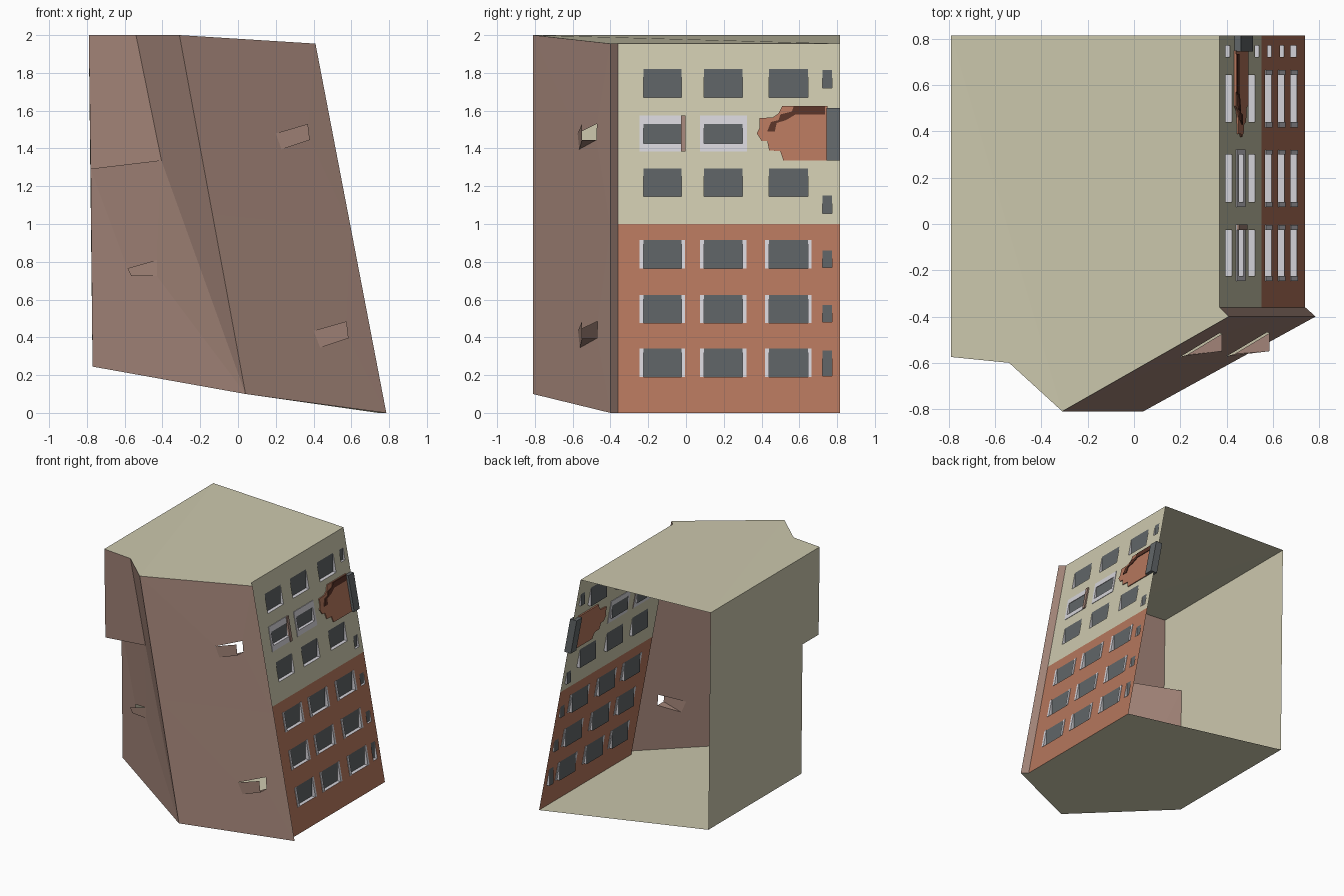
import bpy, bmesh
from mathutils import Vector

if "Cube" in bpy.data.objects:
    bpy.data.objects.remove(bpy.data.objects["Cube"])

def material(name, rgb):
    m = bpy.data.materials.new(name)
    lin = [((c / 255 + 0.055) / 1.055) ** 2.4 for c in rgb]
    m.diffuse_color = (*lin, 1)
    m.use_nodes = True
    m.node_tree.nodes["Principled BSDF"].inputs["Base Color"].default_value = m.diffuse_color
    return m

BEIGE = material("beige plaster", (204, 200, 173))
BRICK = material("red brick", (180, 118, 92))
DARK = material("dark brick", (88, 50, 38))
BROWN = material("brown wall", (161, 131, 119))
GLASS = material("grey glass", (97, 102, 104))
TRIM = material("pale trim", (212, 210, 216))

def make(name, faces, orient=None):
    """faces = [(points, material)]; orient: 'out' from model centre, 'solid' or None"""
    bm = bmesh.new()
    mats = []
    for pts, mat in faces:
        if mat not in mats:
            mats.append(mat)
        f = bm.faces.new([bm.verts.new(p) for p in pts])
        f.material_index = mats.index(mat)
        f.normal_update()
        if orient == 'out' and f.normal.dot(f.calc_center_median() - Vector((0, 0, 1))) < 0:
            f.normal_flip()
    bmesh.ops.remove_doubles(bm, verts=bm.verts, dist=1e-5)
    if orient == 'solid':
        bmesh.ops.recalc_face_normals(bm, faces=bm.faces)
    me = bpy.data.meshes.new(name)
    bm.to_mesh(me)
    bm.free()
    for m in mats:
        me.materials.append(m)
    ob = bpy.data.objects.new(name, me)
    bpy.context.collection.objects.link(ob)
    return ob

def wall_x(z):
    """x of the leaning right wall"""
    return 0.74 - 0.37 * z / 1.955

# Corners of the leaning shell
A, D = Vector((-.31, -.81, 2)), Vector((.04, -.81, .1))
B, C = Vector((.41, -.4, 1.955)), Vector((.785, -.4, 0))
P, Q = Vector((-.405, -.6, 1.335)), Vector((-.54, -.6, 2))
L_top, L_led = Vector((-.79, -.575, 2)), Vector((-.78, -.575, 1.29))
L_in, L_bot = Vector((-.78, -.37, 1.29)), Vector((-.77, -.37, .245))
BL_top, BL_bot = Vector((-.79, .815, 2)), Vector((-.77, .815, .245))
BR_top, BR_bot = Vector((.37, .815, 1.955)), Vector((.74, .815, 0))
FR_top, FR_bot = Vector((.37, -.36, 1.955)), Vector((.74, -.36, 0))

make("roof", [((BL_top, A, Q, L_top), BEIGE), ((BL_top, BR_top, FR_top, B, A), BEIGE)], 'out')
make("floor", [((BL_bot, L_bot, D), BEIGE), ((BL_bot, D, C, FR_bot, BR_bot), BEIGE)], 'out')
make("left_wall", [((BL_top, L_top, L_led, L_in, L_bot, BL_bot), BEIGE)], 'out')
make("corner_return", [((B, FR_top, FR_bot, C), BROWN)], 'out')
make("front_left_upper", [((A, Q, P, D), BROWN), ((Q, L_top, L_led, P), BROWN),
                          ((L_led, P, L_in), BROWN)], 'out')

def on_plane(xz, a, b, c):
    """point with given x,z on the plane a,b,c"""
    n = (b - a).cross(c - a)
    x, z = xz
    return Vector((x, a.y - (n.x * (x - a.x) + n.z * (z - a.z)) / n.y, z))

def holed_wall(name, outer, hole, hinge, flap_y):
    """quad wall with a four-sided hole and a hinged flap over it.
    Corner order: top left, top right, bottom right, bottom left"""
    inner = [on_plane(h, outer[0], outer[2], outer[3]) for h in hole]
    make(name, [((outer[i], outer[(i + 1) % 4], inner[(i + 1) % 4], inner[i]), BROWN)
                for i in range(4)], 'out')
    flap = list(inner)
    free = (1, 2) if hinge == 'left' else (0, 3)
    for i in free:
        flap[i] = Vector((inner[i].x, flap_y, inner[i].z))
    k = free[1]
    make(name + "_flap", [(flap, BROWN), ((inner[3], inner[2], flap[k]), BROWN)], 'out')

# Front wall in two storeys, each with a flap window
mid_l, mid_r = A.lerp(D, .5), B.lerp(C, .5)
holed_wall("front_wall_upper", [A, B, mid_r, mid_l],
           [(.20, 1.48), (.37, 1.53), (.38, 1.445), (.23, 1.395)], 'left', -.55)
holed_wall("front_wall_lower", [mid_l, mid_r, C, D],
           [(.40, .435), (.575, .485), (.585, .395), (.435, .345)], 'left', -.55)
holed_wall("front_left_lower", [L_in, P, D, L_bot],
           [(-.585, .765), (-.43, .81), (-.43, .725), (-.565, .725)], 'right', -.54)

# Window layout on the right wall: (y0, y1, z0, z1)
cols = [(-.225, -.025), (.095, .30), (.44, .645)]
upper = [(1.67, 1.82), (1.145, 1.295)]
lower = [(.765, .915), (.475, .625), (.19, .34)]
framed = [(c[0], c[1], 1.425, 1.53) for c in cols[:2]]
small = [(.722, .772, a, b) for a, b in
         [(1.72, 1.815), (1.055, 1.15), (.77, .86), (.48, .57), (.195, .33)]]
windows = [(*c, *r) for c in cols for r in upper + lower] + framed + small

# Right wall sheet: grid of cells, leaving the windows open
ys = sorted({-.36, .815, *(v for w in windows for v in w[:2])})
zs = sorted({0, 1, 1.955, *(v for w in windows for v in w[2:])})
cells = []
for y0, y1 in zip(ys, ys[1:]):
    for z0, z1 in zip(zs, zs[1:]):
        cy, cz = (y0 + y1) / 2, (z0 + z1) / 2
        if any(w[0] < cy < w[1] and w[2] < cz < w[3] for w in windows):
            continue
        pts = [(wall_x(z), y, z) for y, z in ((y0, z0), (y1, z0), (y1, z1), (y0, z1))]
        cells.append((pts, BEIGE if cz > 1 else BRICK))
make("right_wall", cells, 'out')

# Upright panes set into the leaning wall, with sill and cheeks
panes = []
for y0, y1, z0, z1 in windows:
    xi, xo = wall_x(z1), wall_x(z0)
    panes.append((((xi, y0, z0), (xi, y1, z0), (xi, y1, z1), (xi, y0, z1)), GLASS))
    panes.append((((xi, y0, z0), (xo, y0, z0), (xo, y1, z0), (xi, y1, z0)), TRIM))
    panes.append((((xi, y0, z0), (xi, y0, z1), (xo, y0, z0)), TRIM))
    panes.append((((xi, y1, z0), (xo, y1, z0), (xi, y1, z1)), TRIM))
make("windows", panes)

def slab(name, outline, mat, t0, t1):
    """plate lying on the leaning wall; outline in (y, z), t = offset in x"""
    back = [(wall_x(z) + t0, y, z) for y, z in outline]
    front = [(wall_x(z) + t1, y, z) for y, z in outline]
    n = len(outline)
    sides = [((back[i], back[(i + 1) % n], front[(i + 1) % n], front[i]), mat) for i in range(n)]
    return make(name, [(back, mat), (front, mat)] + sides, 'solid')

def rect(y0, y1, z0, z1):
    return [(y0, z0), (y1, z0), (y1, z1), (y0, z1)]

# Side trims of the brick storeys
for c in cols:
    for r in lower:
        slab("trim_left", rect(c[0] - .022, c[0], *r), TRIM, -.004, .004)
        slab("trim_right", rect(c[1], c[1] + .02, *r), TRIM, -.004, .004)

# Full frames around the two middle upper windows
for y0, y1, z0, z1 in framed:
    slab("frame_left", rect(y0 - .022, y0, 1.385, 1.575), TRIM, -.004, .004)
    slab("frame_right", rect(y1, y1 + .022, 1.385, 1.575), TRIM, -.004, .004)
    slab("frame_top", rect(y0, y1, z1, 1.575), TRIM, -.004, .004)
    slab("frame_bottom", rect(y0, y1, 1.385, z0), TRIM, -.004, .004)
slab("frame_post", rect(-.027, -.002, 1.385, 1.575), BROWN, -.004, .012)

# Broken plaster with stepped brick, dark arch and grey end block
slab("exposed_brick", [(.375, 1.48), (.40, 1.44), (.43, 1.44), (.44, 1.39), (.50, 1.385),
                       (.515, 1.337), (.75, 1.337), (.75, 1.625), (.51, 1.625), (.49, 1.585),
                       (.46, 1.565), (.39, 1.56), (.39, 1.51)], BRICK, -.012, .008)
slab("brick_arch", [(.43, 1.49), (.47, 1.49), (.48, 1.535), (.53, 1.55), (.58, 1.58), (.735, 1.58),
                    (.735, 1.622), (.57, 1.622), (.56, 1.595), (.50, 1.58), (.49, 1.55),
                    (.45, 1.54)], DARK, .004, .014)
slab("end_block", rect(.745, .815, 1.337, 1.615), GLASS, -.03, .028)
